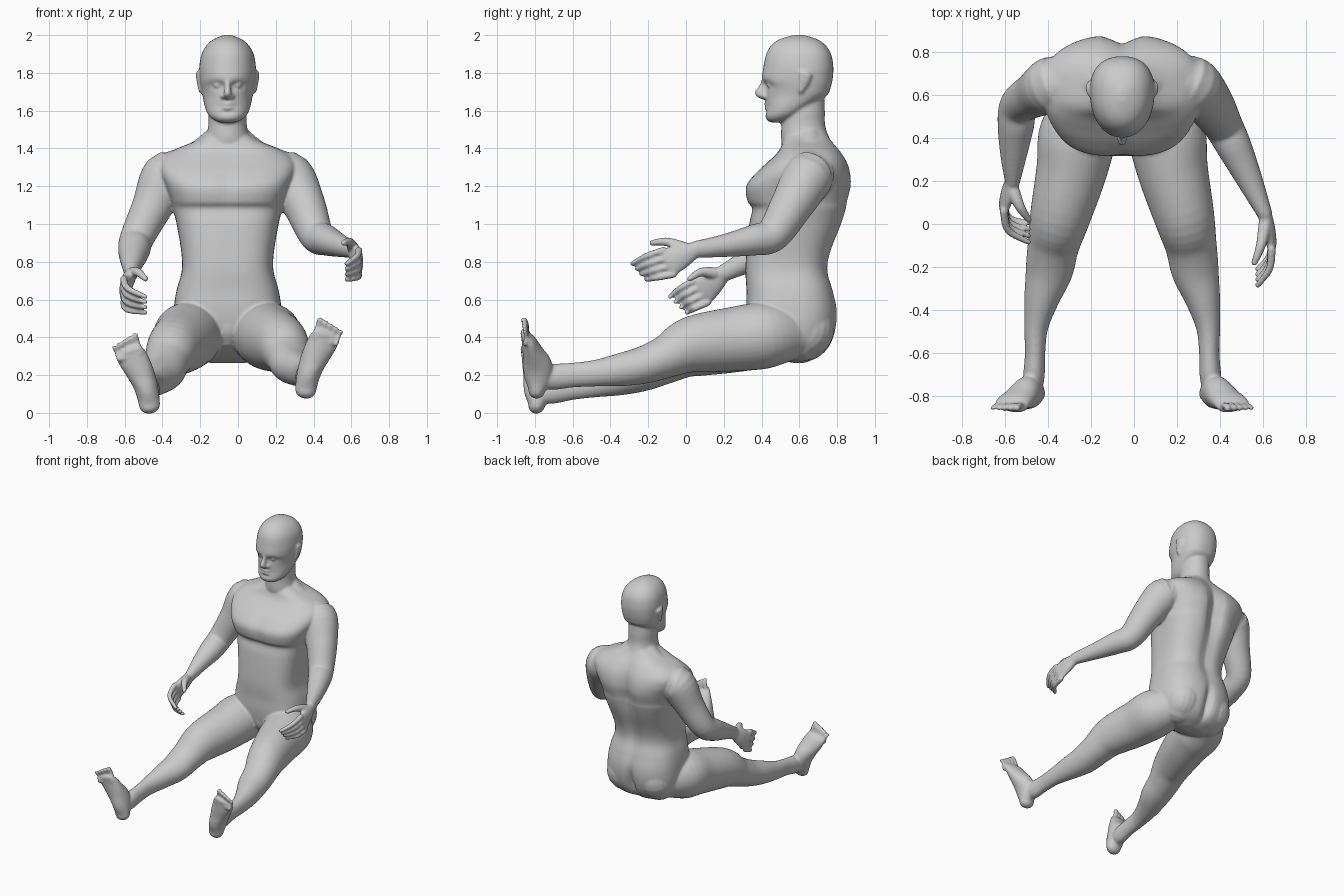
import bpy, bmesh, math
from mathutils import Vector

CX = -0.055                      # symmetry plane of head, trunk and legs
bm = bmesh.new()


def spline(rows, sub):
    """Catmull-Rom through rows of numbers."""
    out, n = [], len(rows)
    for i in range(n - 1):
        p0, p1, p2, p3 = rows[max(i - 1, 0)], rows[i], rows[i + 1], rows[min(i + 2, n - 1)]
        for k in range(sub):
            t = k / sub
            out.append([0.5 * (2 * b + (c - a) * t + (2 * a - 5 * b + 4 * c - d) * t * t
                               + (3 * b - a - 3 * c + d) * t ** 3)
                        for a, b, c, d in zip(p0, p1, p2, p3)])
    return out + [list(rows[-1])]


def skin(rings, warp=None):
    """Close a stack of rings into a solid."""
    loops = [[bm.verts.new(warp(p) if warp else p) for p in r] for r in rings]
    n = len(loops[0])
    for a, b in zip(loops, loops[1:]):
        for i in range(n):
            bm.faces.new((a[i], a[(i + 1) % n], b[(i + 1) % n], b[i]))
    bm.faces.new(loops[0])
    bm.faces.new(loops[-1])


def tube(rows, side=(1, 0, 0), n=20, sub=5, warp=None):
    """Rounded limb through rows (x, y, z, half width along side, half depth)."""
    st = spline(rows, sub)
    P = [Vector(s[:3]) for s in st]
    T = [(P[min(i + 1, len(P) - 1)] - P[max(i - 1, 0)]).normalized() for i in range(len(P))]
    items = [(p, t, s[3], s[4]) for p, t, s in zip(P, T, st)]

    def cap(item, sign):
        p, t, a, b = item
        r = min(a, b)
        return [(p + t * sign * r * math.sin(q), t, a * math.cos(q), b * math.cos(q))
                for q in (0.35, 0.7, 1.05, 1.4)]
    items = cap(items[0], -1)[::-1] + items + cap(items[-1], 1)
    rings = []
    for p, t, a, b in items:
        u = Vector(side)
        u = (u - t * u.dot(t)).normalized()
        v = t.cross(u)
        rings.append([p + u * a * math.cos(q) + v * b * math.sin(q)
                      for q in (2 * math.pi * k / n for k in range(n))])
    skin(rings, warp)


def trunk(rows, power, front=None, taper=0.0, dents=(), n=72, sub=6):
    """Upright form from rows (z, front y, back y, half width); dents push the skin."""
    rings = []
    for z, f, b, w in spline(rows, sub):
        ring = []
        for k in range(n):
            q = 2 * math.pi * k / n
            c, s = math.cos(q), math.sin(q)
            e = 2 / (front if front and s < 0 else power)
            x = w * math.copysign(abs(c) ** e, c) * (1 + taper * s)
            y = (f + b) / 2 + (b - f) / 2 * math.copysign(abs(s) ** e, s)
            p = Vector((x, y, z))
            for centre, radius, push in dents:
                p.y += push * math.exp(-sum(((p[i] - centre[i]) / radius[i]) ** 2
                                            for i in range(3)))
            p.x += CX
            ring.append(p)
        rings.append(ring)
    skin(rings)


# torso, with spine groove, cleft and breastbone
trunk([(.265, .56, .63, .10), (.30, .47, .71, .20), (.36, .385, .765, .26), (.45, .335, .795, .285),
       (.55, .32, .80, .285), (.65, .32, .78, .27), (.75, .315, .755, .243), (.85, .32, .77, .245),
       (1.0, .335, .83, .27), (1.08, .35, .855, .29), (1.12, .325, .862, .30), (1.2, .318, .88, .33),
       (1.27, .37, .875, .36), (1.33, .435, .855, .36), (1.385, .49, .82, .30),
       (1.44, .515, .775, .17), (1.49, .54, .74, .09)], 2.6, front=3.0,
      dents=[((0, .87, 1.15), (.06, .12, .25), -.05), ((0, .77, .8), (.05, .1, .2), -.02),
             ((0, .8, .4), (.03, .12, .13), -.05), ((0, .32, 1.2), (.02, .1, .1), .008)])
# trapezius slopes and front of pelvis
for s in (-1, 1):
    tube([(CX + s * .07, .65, 1.465, .06, .05), (CX + s * .17, .65, 1.38, .075, .055),
          (CX + s * .30, .65, 1.315, .10, .07)], side=(0, 1, 0))
tube([(CX, .40, .52, .12, .07), (CX, .40, .45, .085, .07), (CX, .42, .395, .05, .06)])
# neck
trunk([(1.36, .53, .80, .15), (1.44, .505, .765, .122), (1.52, .505, .737, .102),
       (1.6, .51, .735, .10), (1.7, .53, .73, .09)], 2.1)
# head, with eye sockets, mouth line and chin crease
eyes = [((s * .055, .42, 1.735), (.036, .08, .02), .022) for s in (-1, 1)]
trunk([(1.538, .445, .50, .045), (1.555, .425, .55, .078), (1.58, .42, .60, .103), (1.62, .425, .66, .12),
       (1.68, .425, .745, .132), (1.72, .42, .765, .14), (1.765, .402, .776, .147),
       (1.83, .41, .78, .149), (1.9, .425, .768, .137), (1.95, .455, .735, .108),
       (1.98, .50, .69, .07), (2.0, .57, .625, .02)], 2.25, taper=.1, sub=8,
      dents=eyes + [((0, .42, 1.625), (.05, .08, .006), .012),
                    ((0, .42, 1.592), (.04, .08, .01), .008)])
# nose and lips
tube([(CX, .425, 1.765, .015, .022), (CX, .415, 1.72, .016, .032), (CX, .402, 1.685, .023, .042)])
tube([(CX - .026, .42, 1.675, .012, .016), (CX + .026, .42, 1.675, .012, .016)], side=(0, 0, 1))
for z in (1.637, 1.614):
    tube([(CX - .035, .435, z, .005, .008), (CX, .424, z, .009, .011),
          (CX + .035, .435, z, .005, .008)], side=(0, 0, 1))
# ears, eyeballs and buttocks
for s in (-1, 1):
    tube([(CX + s * .142, .608, 1.705, .012, .014), (CX + s * .15, .622, 1.75, .013, .028),
          (CX + s * .156, .632, 1.795, .013, .036)])
    tube([(CX + s * .05, .443, 1.735, .013, .016), (CX + s * .06, .443, 1.735, .013, .016)],
         side=(0, 0, 1))
    tube([(CX + s * .13, .61, .39, .13, .12), (CX + s * .135, .65, .44, .135, .135),
          (CX + s * .13, .65, .52, .12, .12)])


def right_leg(p):
    return p


def left_leg(p):                 # mirrored, resting a little lower
    return Vector((2 * CX - p.x, p.y, p.z - .08 * max(0, .35 - p.y) / 1.15))


# legs, feet and toes
for warp in (right_leg, left_leg):
    tube([(.10, .56, .42, .14, .14), (.15, .42, .41, .18, .175), (.18, .25, .39, .165, .17),
          (.235, .03, .36, .14, .15), (.265, -.1, .30, .12, .115), (.285, -.22, .255, .11, .10),
          (.32, -.35, .228, .082, .087), (.345, -.48, .21, .056, .07), (.35, -.6, .20, .047, .065),
          (.355, -.70, .19, .05, .068), (.36, -.76, .18, .045, .055)], n=40, warp=warp)
    tube([(.358, -.79, .12, .056, .045), (.368, -.783, .18, .06, .072), (.388, -.785, .25, .067, .077),
          (.42, -.81, .32, .076, .056), (.452, -.832, .38, .08, .038),
          (.468, -.85, .41, .074, .022)], n=32, warp=warp)
    for i in range(5):
        t = i / 4
        r = .021 - .007 * t
        x, z = .418 + .112 * t, .42 - .035 * t
        tube([(x - .01, -.852, z - .02, r * .9, r), (x + .006, -.845, z + .035 - .01 * t, r * .75, r * .8),
              (x + .017, -.856, z + .07 - .025 * t, r * .85, r * .85)], n=12, warp=warp)


def arm(path, wrist, knuckle, bend, tip, thumb, fan):
    """Arm tube, palm, four curled fingers and thumb."""
    tube([(*p, r, r) for p, r in path] + [(*wrist, .036, .045)], n=40)
    k, b, e = Vector(knuckle), Vector(bend), Vector(tip)
    mid = k + Vector((0, .03, -.062))
    half = (Vector(wrist) + mid) / 2
    tube([(*wrist, .033, .042), (*half, .033, .065), (*mid, .024, .078)])
    for i in range(4):
        a = k + Vector((0, .018 * i, -.042 * i))
        m = b + Vector((0, .02 * i, -.038 * i))
        z = e + Vector((0, fan * i, -.028 * i))
        tube([(*a, .02, .02), (*m, .018, .017), (*z, .014, .013)], n=12)
    tube([(*p, r, r) for p, r in zip(thumb, (.032, .024, .016))], n=12)


# right-hand side of the front view, then the lower bent arm
arm([((.20, .67, 1.25), .12), ((.27, .645, 1.245), .134), ((.35, .56, 1.10), .113),
     ((.413, .46, .945), .092), ((.465, .36, .915), .082), ((.54, .2, .885), .06)],
    (.607, .05, .865), (.64, -.12, .86), (.63, -.21, .83), (.575, -.285, .79),
    ((.61, .0, .87), (.59, -.1, .905), (.56, -.18, .90)), .025)
arm([((-.31, .67, 1.25), .12), ((-.38, .645, 1.245), .134), ((-.455, .605, 1.09), .108),
     ((-.535, .55, .925), .09), ((-.55, .45, .86), .084), ((-.56, .32, .80), .062)],
    (-.565, .2, .74), (-.605, .06, .71), (-.585, -.03, .66), (-.49, -.085, .615),
    ((-.56, .15, .74), (-.53, .08, .745), (-.49, .02, .71)), .03)

# fuse all parts into one continuous skin
bmesh.ops.recalc_face_normals(bm, faces=bm.faces[:])
mesh = bpy.data.meshes.new("seated_figure")
bm.to_mesh(mesh)
bm.free()
body = bpy.data.objects.new("seated_figure", mesh)
bpy.context.collection.objects.link(body)
fuse = body.modifiers.new("fuse", 'REMESH')
fuse.mode = 'VOXEL'
fuse.voxel_size = .0082
fuse.use_smooth_shade = True
soften = body.modifiers.new("soften", 'SMOOTH')
soften.factor = .5
soften.iterations = 5
bpy.context.view_layer.objects.active = body
body.select_set(True)
bpy.ops.object.convert(target='MESH')
bpy.ops.object.shade_smooth()
